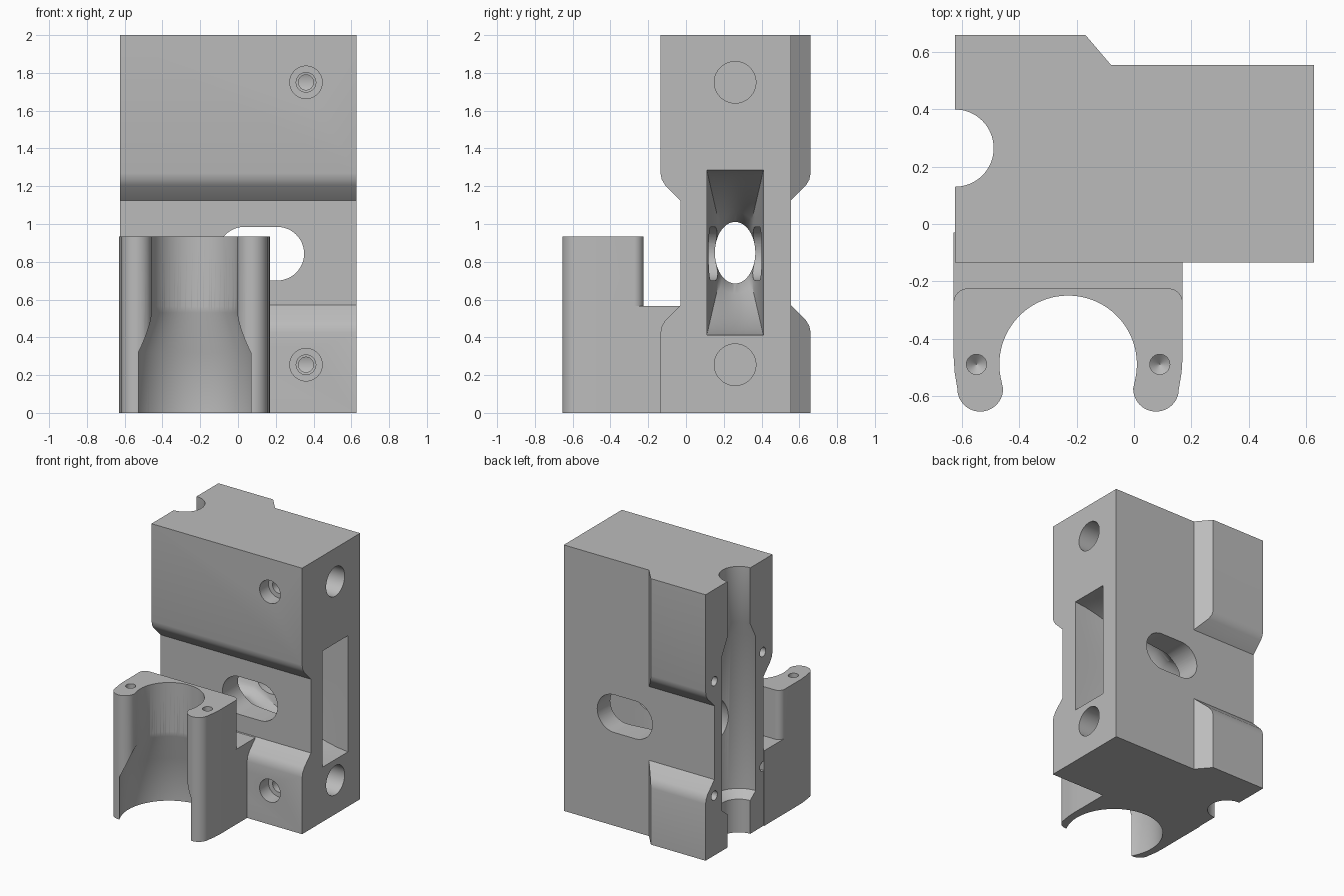
import bpy, bmesh
from math import sin, cos, radians

cube = bpy.data.objects.get("Cube")
if cube:
    bpy.data.objects.remove(cube, do_unlink=True)

grey = bpy.data.materials.new("plain grey")
grey.use_nodes = True
grey.diffuse_color = (0.5, 0.5, 0.5, 1)
grey.node_tree.nodes["Principled BSDF"].inputs["Base Color"].default_value = (0.5, 0.5, 0.5, 1)


def place(axis, t, a, b):
    return {"x": (t, a, b), "y": (a, t, b), "z": (a, b, t)}[axis]


def arc(cx, cy, r, start, end, n):
    angles = [radians(start + (end - start) * i / n) for i in range(n + 1)]
    return [(cx + r * cos(a), cy + r * sin(a)) for a in angles]


def loft(name, axis, sections):
    """Closed solid through (position, outline) sections along an axis."""
    bm = bmesh.new()
    rings = [[bm.verts.new(place(axis, t, a, b)) for a, b in pts] for t, pts in sections]
    for low, high in zip(rings, rings[1:]):
        for i in range(len(low)):
            j = (i + 1) % len(low)
            bm.faces.new((low[i], low[j], high[j], high[i]))
    bm.faces.new(rings[0][::-1])
    bm.faces.new(rings[-1])
    bmesh.ops.recalc_face_normals(bm, faces=bm.faces)
    mesh = bpy.data.meshes.new(name)
    bm.to_mesh(mesh)
    bm.free()
    mesh.materials.append(grey)
    obj = bpy.data.objects.new(name, mesh)
    bpy.context.collection.objects.link(obj)
    return obj


def prism(name, axis, outline, start, end):
    return loft(name, axis, [(start, outline), (end, outline)])


def turned(name, axis, cx, cy, profile, n=64):
    """Round solid from (position, radius) steps."""
    return loft(name, axis, [(t, arc(cx, cy, r, 0, 360, n)[:-1]) for t, r in profile])


def combine(target, tool, operation="DIFFERENCE"):
    mod = target.modifiers.new("combine", "BOOLEAN")
    mod.object, mod.operation, mod.solver = tool, operation, "EXACT"
    bpy.context.view_layer.objects.active = target
    bpy.ops.object.modifier_apply(modifier=mod.name)
    bpy.data.objects.remove(tool, do_unlink=True)


def smooth(obj):
    bpy.ops.object.select_all(action="DESELECT")
    obj.select_set(True)
    bpy.context.view_layer.objects.active = obj
    bpy.ops.object.shade_smooth_by_angle(angle=radians(30))


# Main block: waisted side profile run across the width
upper = [(-0.135, 2), (-0.135, 1.27), (-0.128, 1.235), (-0.11, 1.205), (-0.03, 1.125)]
lower = [(y, 1.695 - z) for y, z in upper[:0:-1]] + [(-0.135, 0)]
front = upper + lower
back = [(0.525 - y, z) for y, z in front[::-1]]
block = prism("main_block", "x", front + back, -0.625, 0.628)

# Trim the back pads to one side, with a slanted end
trim = [(-0.08, 0.555), (0.8, 0.555), (0.8, 0.8), (-0.289, 0.8)]
combine(block, prism("pad_trim", "z", trim, -0.1, 2.1))

# Rod channel in the side, wider in the middle
combine(block, turned("rod_channel", "z", -0.625, 0.265,
        [(-0.1, 0.135), (0.25, 0.135), (0.3, 0.2), (1.46, 0.2), (1.58, 0.135), (2.1, 0.135)]))

# Flared pocket: rectangular mouth curving in to an oval tunnel
mouth, oval = [], []
for i in range(64):
    c, s = cos(radians(i * 5.625)), sin(radians(i * 5.625))
    k = 1 / max(abs(c), abs(s))
    mouth.append((0.26 + 0.15 * c * k, 0.848 + 0.437 * s * k))
    oval.append((0.26 + 0.107 * c, 0.848 + 0.163 * s))


def blend(f):
    return [(a + (c - a) * f, b + (d - b) * f) for (a, b), (c, d) in zip(mouth, oval)]


steps = [(0.7, mouth)]
steps += [(0.63 - 0.73 * i / 8, blend((i / 8) ** 1.6)) for i in range(9)]
steps.append((-0.55, oval))
combine(block, loft("flared_pocket", "x", steps))

# Rounded slot from front to back
slot = arc(0.208, 0.843, 0.142, -90, 90, 24) + arc(0.034, 0.843, 0.142, 90, 270, 24)
combine(block, prism("through_slot", "y", slot, -0.3, 0.9))

# Side sockets, each met by a counterbored screw hole from the front
for z in (0.255, 1.75):
    combine(block, turned("side_socket", "x", 0.26, z, [(0.13, 0.11), (0.8, 0.11)]))
    combine(block, turned("screw_hole", "y", 0.36, z,
            [(-0.3, 0.086), (-0.03, 0.086), (-0.029, 0.052), (0.05, 0.052),
             (0.051, 0.04), (0.25, 0.04)], 40))

# Small fixing holes beside the channel
for y in (-0.02, 0.555):
    for z in (0.45, 1.31):
        combine(block, turned("fixing_hole", "x", y, z, [(-0.8, 0.035), (-0.25, 0.035)], 32))
smooth(block)


# Clip bracket: low foot joined to a tall open ring with rounded tips
def clip_outline(shoulder):
    half = shoulder + [(0.17, -0.46), (0.166, -0.52), (0.156, -0.58)]
    half += arc(0.077, -0.575, 0.08, -10, -180, 20)
    half += arc(-0.23, -0.49, 0.24, -11, 90, 40)
    return half + [(-0.46 - x, y) for x, y in half[-2::-1]]


bracket = prism("clip_bracket", "z",
                clip_outline(arc(0.12, -0.275, 0.05, 90, 0, 10)), 0, 0.935)
foot_outline = [(0.17, -0.03), (0.17, -0.4), (-0.63, -0.4), (-0.63, -0.03)]
foot = prism("bracket_foot", "z", foot_outline, 0, 0.565)
combine(foot, turned("ring_bore", "z", -0.23, -0.49, [(-0.1, 0.24), (0.8, 0.24)], 160))
combine(bracket, foot, "UNION")

# Wider bore below, tapering up to the ring
combine(bracket, turned("lower_bore", "z", -0.23, -0.49,
        [(-0.1, 0.34), (0.32, 0.34), (0.535, 0.238), (0.55, 0.15)], 96))

# Pilot holes with cone ends in the tips
for x in (-0.55, 0.09):
    combine(bracket, turned("pilot_hole", "z", x, -0.49,
            [(0.65, 0.001), (0.68, 0.035), (1.1, 0.035)], 32))
smooth(bracket)
